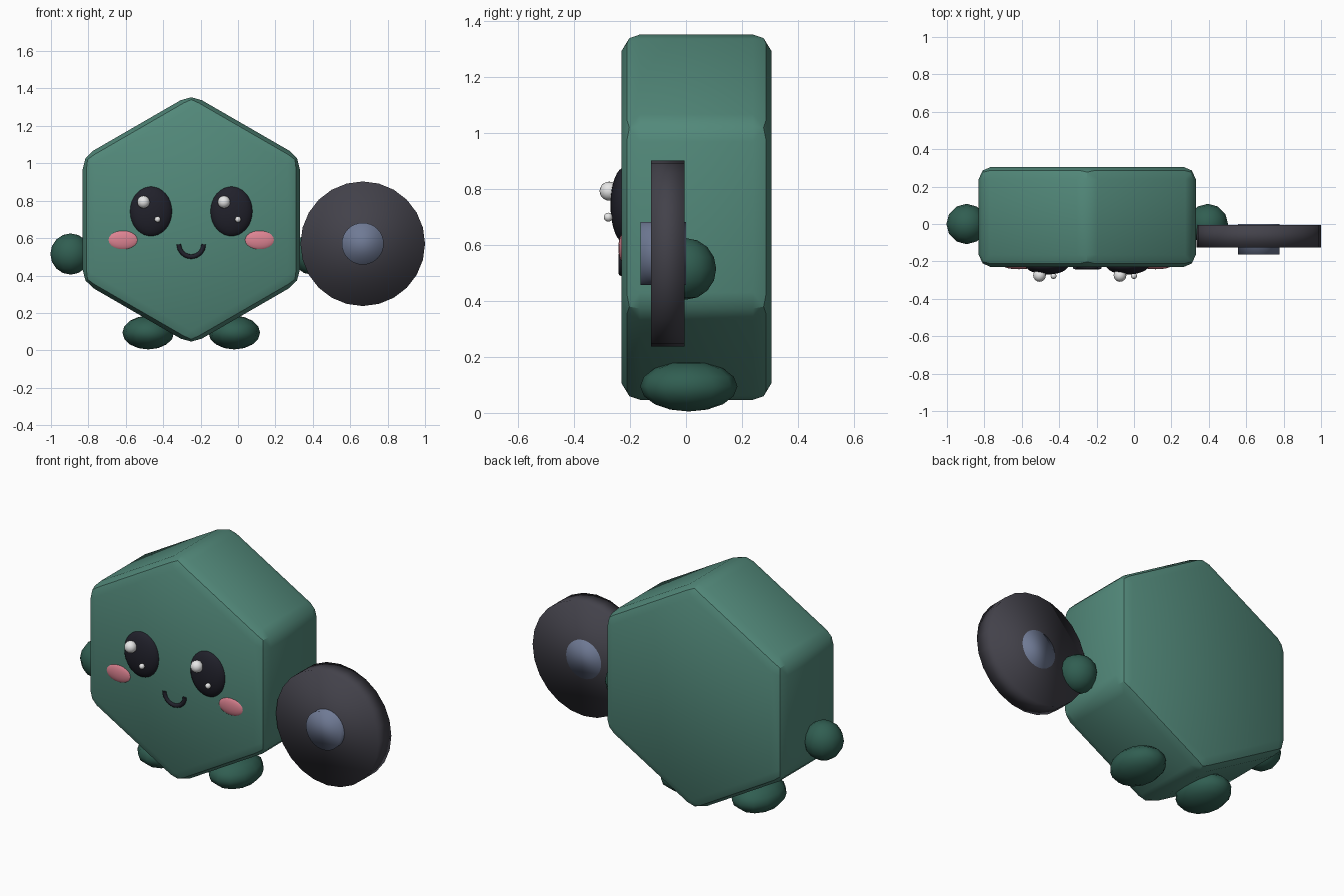
import bpy, math
from mathutils import Matrix

cube = bpy.data.objects.get("Cube")
if cube:
    bpy.data.objects.remove(cube, do_unlink=True)


def material(name, r, g, b):
    m = bpy.data.materials.new(name)
    m.use_nodes = True
    m.diffuse_color = (r, g, b, 1)
    m.node_tree.nodes["Principled BSDF"].inputs["Base Color"].default_value = (r, g, b, 1)
    return m


GREEN = material("sage green", 0.085, 0.25, 0.195)
DEEP = material("deep green", 0.03, 0.112, 0.083)
IRON = material("dark iron", 0.055, 0.053, 0.068)
STEEL = material("blue steel", 0.16, 0.195, 0.30)
BLACK = material("soft black", 0.015, 0.015, 0.024)
WHITE = material("white", 0.8, 0.8, 0.8)
PINK = material("blush pink", 0.73, 0.23, 0.29)


def finish(name, mat):
    ob = bpy.context.object
    ob.name = name
    ob.data.materials.append(mat)
    bpy.ops.object.shade_smooth()
    return ob


def ball(name, loc, radii, mat, segments=12, rings=8):
    bpy.ops.mesh.primitive_uv_sphere_add(segments=segments, ring_count=rings, radius=1)
    ob = finish(name, mat)
    ob.data.transform(Matrix.Diagonal((*radii, 1)))
    ob.location = loc
    return ob


def drum(name, x, z, radius, y0, y1, sides, mat):
    """Cylinder lying along y from y0 to y1."""
    bpy.ops.mesh.primitive_cylinder_add(vertices=sides, radius=radius, depth=y1 - y0)
    ob = finish(name, mat)
    ob.data.transform(Matrix.Rotation(math.pi / 2, 4, 'X'))
    ob.location = (x, (y0 + y1) / 2, z)
    return ob


MID = -0.25  # body centre line

# Hexagonal body with softened edges
body = drum("body", MID, 0.70, 0.67, -0.23, 0.305, 6, GREEN)
bevel = body.modifiers.new("soft edges", 'BEVEL')
bevel.width = 0.065
bevel.segments = 2
bpy.ops.object.modifier_apply(modifier=bevel.name)
bpy.ops.object.shade_smooth_by_angle(angle=math.radians(31))

# Paired parts: side +1 is the model's left
for side, word in ((1, "left"), (-1, "right")):
    ball(f"{word}_hand", (MID + side * 0.645, 0, 0.515), (0.108, 0.108, 0.11), DEEP)
    ball(f"{word}_foot", (MID + side * 0.23, 0.01, 0.095), (0.138, 0.174, 0.09), DEEP)
    eye_x = MID + side * 0.215
    ball(f"{word}_eye", (eye_x, -0.22, 0.743), (0.115, 0.05, 0.135), BLACK, 24, 16)
    ball(f"{word}_eye_large_glint", (eye_x - 0.04, -0.275, 0.793), (0.034,) * 3, WHITE, 16, 10)
    ball(f"{word}_eye_small_glint", (eye_x + 0.035, -0.278, 0.70), (0.016,) * 3, WHITE, 12, 8)
    ball(f"{word}_cheek", (MID + side * 0.365, -0.222, 0.59), (0.085, 0.02, 0.054), PINK, 24, 12)

# Smile: a half ring swept along the lower arc
curve = bpy.data.curves.new("smile", 'CURVE')
curve.dimensions = '3D'
curve.bevel_depth = 0.012
curve.bevel_resolution = 2
curve.use_fill_caps = True
path = curve.splines.new('POLY')
STEPS = 16
path.points.add(STEPS)
for i, p in enumerate(path.points):
    a = math.pi * (1 + i / STEPS)
    p.co = (0.066 * math.cos(a), 0, 0.066 * math.sin(a), 1)
smile = bpy.data.objects.new("smile", curve)
smile.location = (MID, -0.23, 0.567)
curve.materials.append(BLACK)
bpy.context.collection.objects.link(smile)

# Weight plate held at the left hand
drum("weight_plate", 0.667, 0.57, 0.333, -0.125, -0.005, 24, IRON)
drum("plate_hub", 0.667, 0.57, 0.112, -0.162, 0.0, 32, STEEL)
